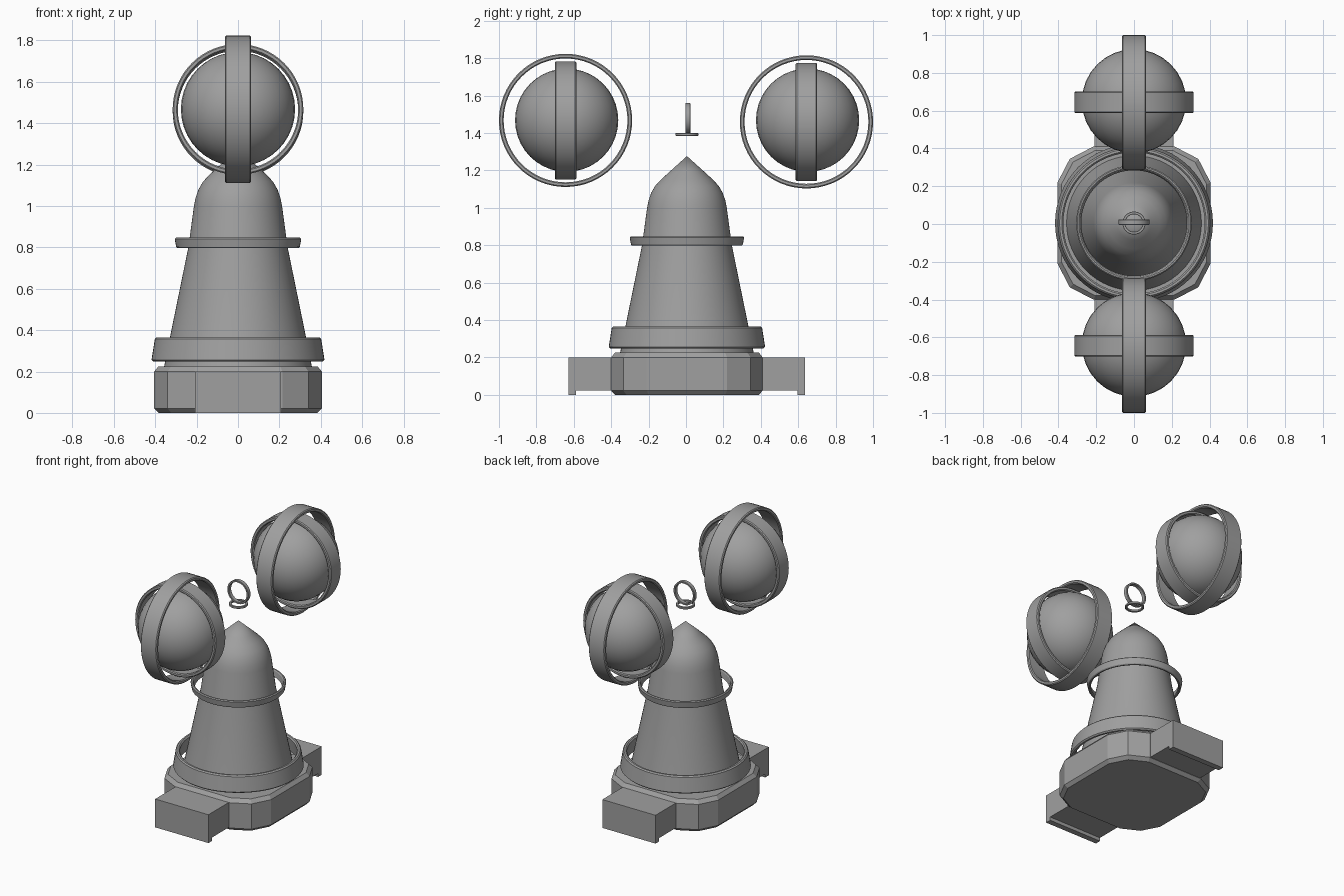
import bpy, bmesh, math
from mathutils import Matrix, Vector

cube = bpy.data.objects.get("Cube")
if cube:
    bpy.data.objects.remove(cube, do_unlink=True)

grey = bpy.data.materials.new("stone grey")
grey.use_nodes = True
colour = (0.35, 0.35, 0.35, 1)
grey.diffuse_color = colour
grey.node_tree.nodes["Principled BSDF"].inputs["Base Color"].default_value = colour

UPRIGHT = Matrix.Identity(4)
ALONG_X = Matrix.Rotation(math.pi / 2, 4, 'Y')
ALONG_Y = Matrix.Rotation(math.pi / 2, 4, 'X')
MID = 0.005  # small y offset of the body


def finish(name, bm, smooth=True):
    bmesh.ops.remove_doubles(bm, verts=bm.verts, dist=0.0001)
    bmesh.ops.recalc_face_normals(bm, faces=bm.faces)
    mesh = bpy.data.meshes.new(name)
    bm.to_mesh(mesh)
    bm.free()
    mesh.materials.append(grey)
    obj = bpy.data.objects.new(name, mesh)
    bpy.context.collection.objects.link(obj)
    bpy.ops.object.select_all(action='DESELECT')
    obj.select_set(True)
    bpy.context.view_layer.objects.active = obj
    if smooth:
        bpy.ops.object.shade_smooth_by_angle(angle=math.radians(30))
    return obj


def lathe(name, profile, centre, turn=UPRIGHT, closed=False, steps=64):
    """Spin (radius, height) points about the turned z axis."""
    bm = bmesh.new()
    verts = [bm.verts.new((r, 0, z)) for r, z in profile]
    edges = [bm.edges.new(pair) for pair in zip(verts, verts[1:])]
    if closed:
        edges.append(bm.edges.new((verts[-1], verts[0])))
    bmesh.ops.spin(bm, geom=verts + edges, cent=(0, 0, 0), axis=(0, 0, 1),
                   angle=math.tau, steps=steps)
    bmesh.ops.transform(bm, matrix=Matrix.Translation(centre) @ turn, verts=bm.verts)
    return finish(name, bm)


def band(name, low, high, thick, width, centre, turn=UPRIGHT, bevel=0.006):
    """Hollow hoop with chamfered edges; low and high are its outer radii."""
    h, b = width / 2, bevel
    profile = [(low - b, -h), (low, b - h), (high, h - b), (high - b, h),
               (high - thick + b, h), (high - thick, h - b),
               (low - thick, b - h), (low - thick + b, -h)]
    return lathe(name, profile, centre, turn, closed=True)


# Base: square with cut, rounded corners and chamfered rims
corner = [(0.405, 0.215), (0.34, 0.34), (0.215, 0.405)]
outline = []
for quarter in range(4):
    spin = Matrix.Rotation(quarter * math.pi / 2, 3, 'Z')
    outline += [spin @ Vector((x, y, 0)) for x, y in corner]
bm = bmesh.new()
levels = []
for z, scale in ((0, 0.95), (0.022, 1), (0.2, 1), (0.225, 0.95)):
    levels.append([bm.verts.new((p.x * scale, p.y * scale + MID, z)) for p in outline])
for lower, upper in zip(levels, levels[1:]):
    for i in range(len(outline)):
        j = (i + 1) % len(outline)
        bm.faces.new((lower[i], lower[j], upper[j], upper[i]))
bm.faces.new(levels[0])
bm.faces.new(levels[-1])
finish("base", bm, smooth=False)

# Front and back blocks, each with a lip under the outer end
for name, side in (("front_block", -1), ("back_block", 1)):
    section = [(0.35, 0.2), (0.632, 0.2), (0.632, 0), (0.592, 0),
               (0.592, 0.024), (0.35, 0.024)]
    bm = bmesh.new()
    face = bm.faces.new([bm.verts.new((-0.208, side * y + MID, z)) for y, z in section])
    out = bmesh.ops.extrude_face_region(bm, geom=[face])
    moved = [g for g in out["geom"] if isinstance(g, bmesh.types.BMVert)]
    bmesh.ops.translate(bm, vec=(0.416, 0, 0), verts=moved)
    finish(name, bm, smooth=False)

# Tapered body with pointed dome
lathe("body", [(0, 0.21), (0.36, 0.21), (0.328, 0.37), (0.24, 0.8), (0.213, 1.0),
               (0.205, 1.04), (0.191, 1.08), (0.169, 1.118), (0.137, 1.152),
               (0.09, 1.195), (0, 1.276)], (0, MID, 0))

# Hoops around the body
band("lower_hoop", 0.418, 0.402, 0.028, 0.117, (0, MID, 0.307), bevel=0.008)
band("upper_hoop", 0.299, 0.306, 0.02, 0.05, (0, MID, 0.822))

# Small rings over the tip
band("tip_flat_ring", 0.061, 0.061, 0.015, 0.015, (0, MID, 1.392), bevel=0.002)
band("tip_upright_ring", 0.082, 0.082, 0.013, 0.028, (0, MID + 0.005, 1.477),
     ALONG_Y, bevel=0.002)

# Two balls, each inside a pair of crossed hoops
for place, y, z in (("front", -0.644, 1.467), ("back", 0.644, 1.459)):
    bm = bmesh.new()
    bmesh.ops.create_uvsphere(bm, u_segments=32, v_segments=20, radius=0.276)
    bmesh.ops.translate(bm, vec=(0, y + 0.006, 1.468), verts=bm.verts)
    finish(place + "_ball", bm)
    band(place + "_outer_hoop", 0.356, 0.356, 0.025, 0.126, (0, y, z), ALONG_X)
    band(place + "_inner_hoop", 0.316, 0.316, 0.025, 0.115, (0, y, z), ALONG_Y)
